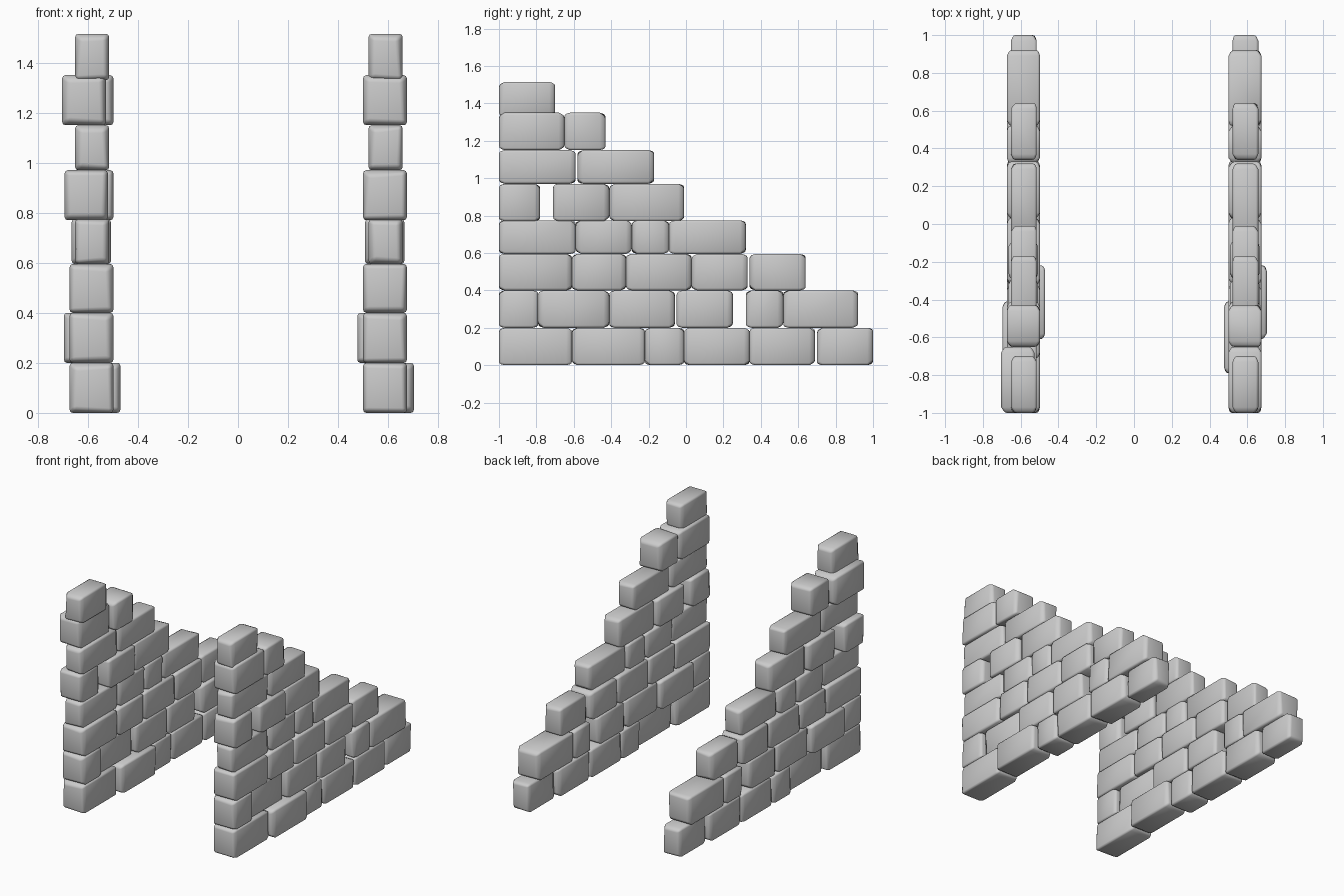
import bpy, bmesh, random
from mathutils import Vector

if "Cube" in bpy.data.objects:
    bpy.data.objects.remove(bpy.data.objects["Cube"])

random.seed(4)

# x extents of a stone, measured inside the wall
WIDE, NARROW = (0.0, 0.175), (0.022, 0.158)
OUT, IN = (0.03, 0.203), (-0.023, 0.15)
LEFT = (-0.03, 0.145)

# Courses: bottom z, top z, stones as (y start, y end, x extents)
COURSES = [
    (0.00, 0.20, [(-1, -.61, WIDE), (-.61, -.22, OUT), (-.22, -.01, WIDE),
                  (-.01, .34, WIDE), (.34, .69, WIDE), (.70, 1, NARROW)]),
    (0.20, 0.40, [(-1, -.79, WIDE), (-.79, -.41, IN), (-.41, -.06, WIDE),
                  (-.05, .25, WIDE), (.32, .52, WIDE), (.52, .92, WIDE)]),
    (0.40, 0.595, [(-1, -.61, WIDE), (-.61, -.32, WIDE), (-.32, .03, WIDE),
                   (.03, .33, WIDE), (.34, .64, NARROW)]),
    (0.595, 0.775, [(-1, -.59, NARROW), (-.59, -.29, (.008, .165)),
                    (-.29, -.09, (.008, .165)), (-.09, .32, NARROW)]),
    (0.77, 0.97, [(-1, -.78, WIDE), (-.71, -.41, WIDE), (-.41, -.01, NARROW)]),
    (0.97, 1.15, [(-1, -.59, NARROW), (-.58, -.17, NARROW)]),
    (1.15, 1.35, [(-1, -.65, WIDE), (-.65, -.43, WIDE)]),
    (1.33, 1.515, [(-1, -.70, NARROW)]),
]


def add_stone(bm, x0, x1, y0, y1, z0, z1):
    """Block of four rings along y, with worn end corners."""
    cx, cz = (x0 + x1) / 2, (z0 + z1) / 2
    rings = []
    for y, end in ((y0, 1), (y0 + .03, 0), (y1 - .03, 0), (y1, 1)):
        ring = []
        for x, z in ((x0, z0), (x1, z0), (x1, z1), (x0, z1)):
            wear = random.uniform(.006, .022) * end
            ring.append(bm.verts.new(Vector((
                x + (wear if x < cx else -wear), y,
                z + (wear if z < cz else -wear)))))
        rings.append(ring)
    for a, b in zip(rings, rings[1:]):
        for i in range(4):
            j = (i + 1) % 4
            bm.faces.new((a[i], b[i], b[j], a[j]))
    bm.faces.new(rings[0])
    bm.faces.new(rings[-1][::-1])


def build_wall(name, base_x, moved):
    for n, (z0, z1, stones) in enumerate(COURSES):
        bm = bmesh.new()
        for i, (y0, y1, ext) in enumerate(stones):
            ext = moved.get((n, i), ext)
            add_stone(bm, base_x + ext[0], base_x + ext[1], y0, y1, z0, z1)
        bmesh.ops.recalc_face_normals(bm, faces=bm.faces)
        me = bpy.data.meshes.new(f"{name}_course_{n + 1}")
        bm.to_mesh(me)
        bm.free()
        me.shade_smooth()
        ob = bpy.data.objects.new(me.name, me)
        bpy.context.collection.objects.link(ob)
        # Softened stone edges
        bev = ob.modifiers.new("soft_edges", "BEVEL")
        bev.width, bev.segments = 0.012, 2
        bev.limit_method, bev.angle_limit = "ANGLE", 0.7


# Left and right stepped walls, a few left stones sit further out
build_wall("right_wall", 0.5, {})
build_wall("left_wall", -0.673, {(4, 0): (-.02, .153), (6, 0): LEFT})
